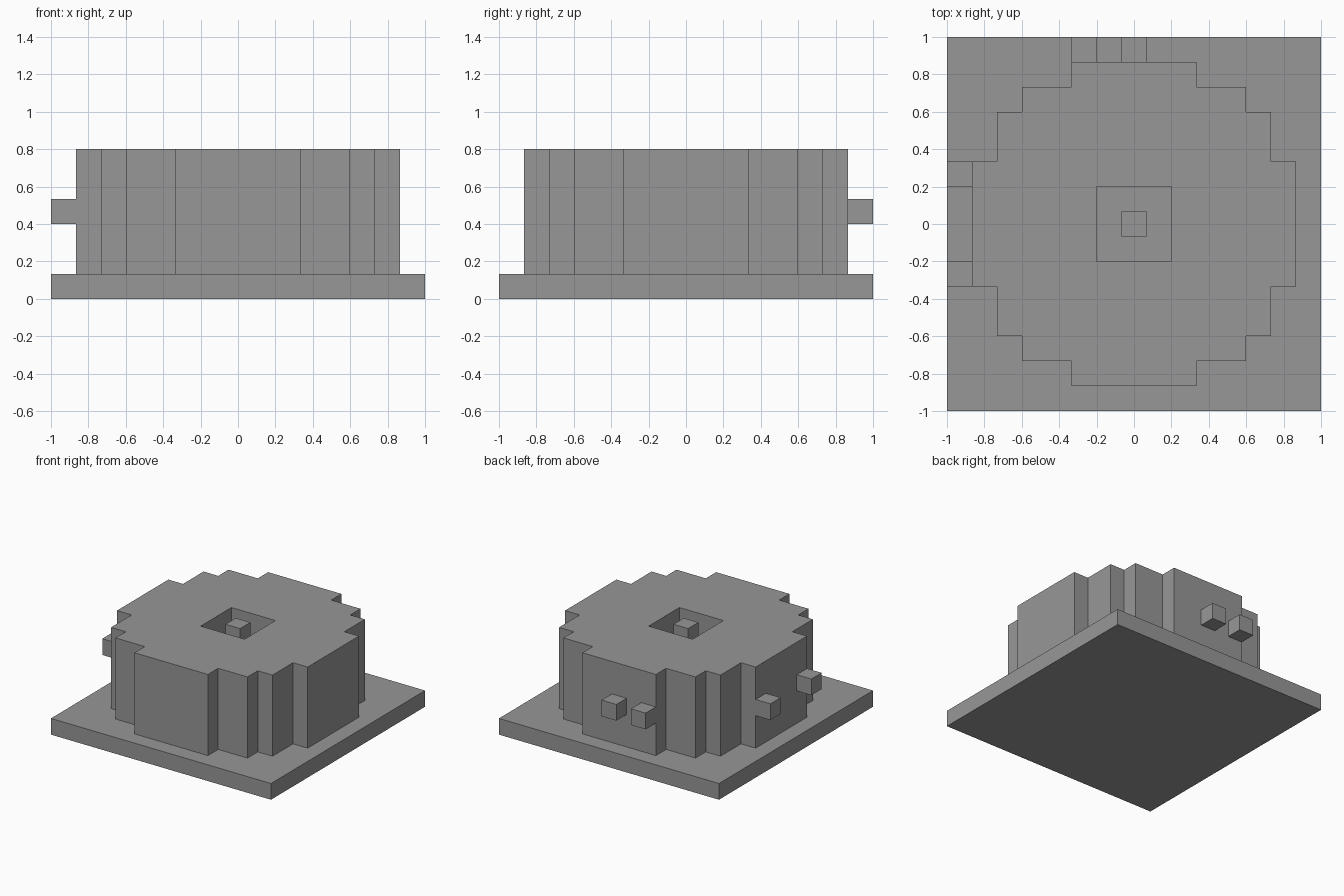
import bpy
import bmesh

default = bpy.data.objects.get("Cube")
if default:
    bpy.data.objects.remove(default, do_unlink=True)

U = 2 / 15  # block size

grey = bpy.data.materials.new("plain grey")
grey.use_nodes = True
colour = (0.31, 0.31, 0.31, 1)
grey.diffuse_color = colour
bsdf = next(n for n in grey.node_tree.nodes if n.type == 'BSDF_PRINCIPLED')
bsdf.inputs["Base Color"].default_value = colour


def finish(name, bm):
    bmesh.ops.recalc_face_normals(bm, faces=bm.faces)
    mesh = bpy.data.meshes.new(name)
    bm.to_mesh(mesh)
    bm.free()
    mesh.materials.append(grey)
    obj = bpy.data.objects.new(name, mesh)
    bpy.context.collection.objects.link(obj)
    return obj


def block(name, centre, size):
    """Box placed and sized in block units."""
    bm = bmesh.new()
    bmesh.ops.create_cube(bm, size=1)
    for v in bm.verts:
        v.co = [(c + a * s) * U for c, a, s in zip(centre, v.co, size)]
    return finish(name, bm)


# Square base slab
block("base", (0, 0, 0.5), (15, 15, 1))

# Stepped round drum: one quarter of the outline, turned four times
quarter = [(6.5, 2.5), (5.5, 2.5), (5.5, 4.5), (4.5, 4.5),
           (4.5, 5.5), (2.5, 5.5), (2.5, 6.5)]
outline = []
for turn in range(4):
    outline += quarter
    quarter = [(-y, x) for x, y in quarter]
bm = bmesh.new()
floor = bm.faces.new([bm.verts.new((x * U, y * U, U)) for x, y in outline])
raised = bmesh.ops.extrude_face_region(bm, geom=[floor], use_keep_orig=True)
for v in raised["geom"]:
    if isinstance(v, bmesh.types.BMVert):
        v.co.z = 6 * U
drum = finish("drum", bm)

# Square shaft cut down the middle of the drum
cutter = block("shaft_cutter", (0, 0, 4), (3, 3, 8))
cutter.hide_render = True
cutter.hide_viewport = True
cutter.display_type = 'WIRE'
cut = drum.modifiers.new("shaft", 'BOOLEAN')
cut.operation = 'DIFFERENCE'
cut.solver = 'EXACT'
cut.object = cutter
bpy.context.view_layer.update()
evaluated = drum.evaluated_get(bpy.context.evaluated_depsgraph_get())
drum_mesh = bpy.data.meshes.new_from_object(evaluated)
drum.modifiers.clear()
drum.data = drum_mesh
bpy.data.objects.remove(cutter, do_unlink=True)

# Central rod, level with the drum top
block("centre_rod", (0, 0, 3.5), (1, 1, 5))

# Small studs on the back and right sides
for name, x, y in [("back_stud_outer", -2, 7), ("back_stud_middle", 0, 7),
                   ("right_stud_back", -7, 2), ("right_stud_front", -7, -2)]:
    block(name, (x, y, 3.5), (1, 1, 1))
